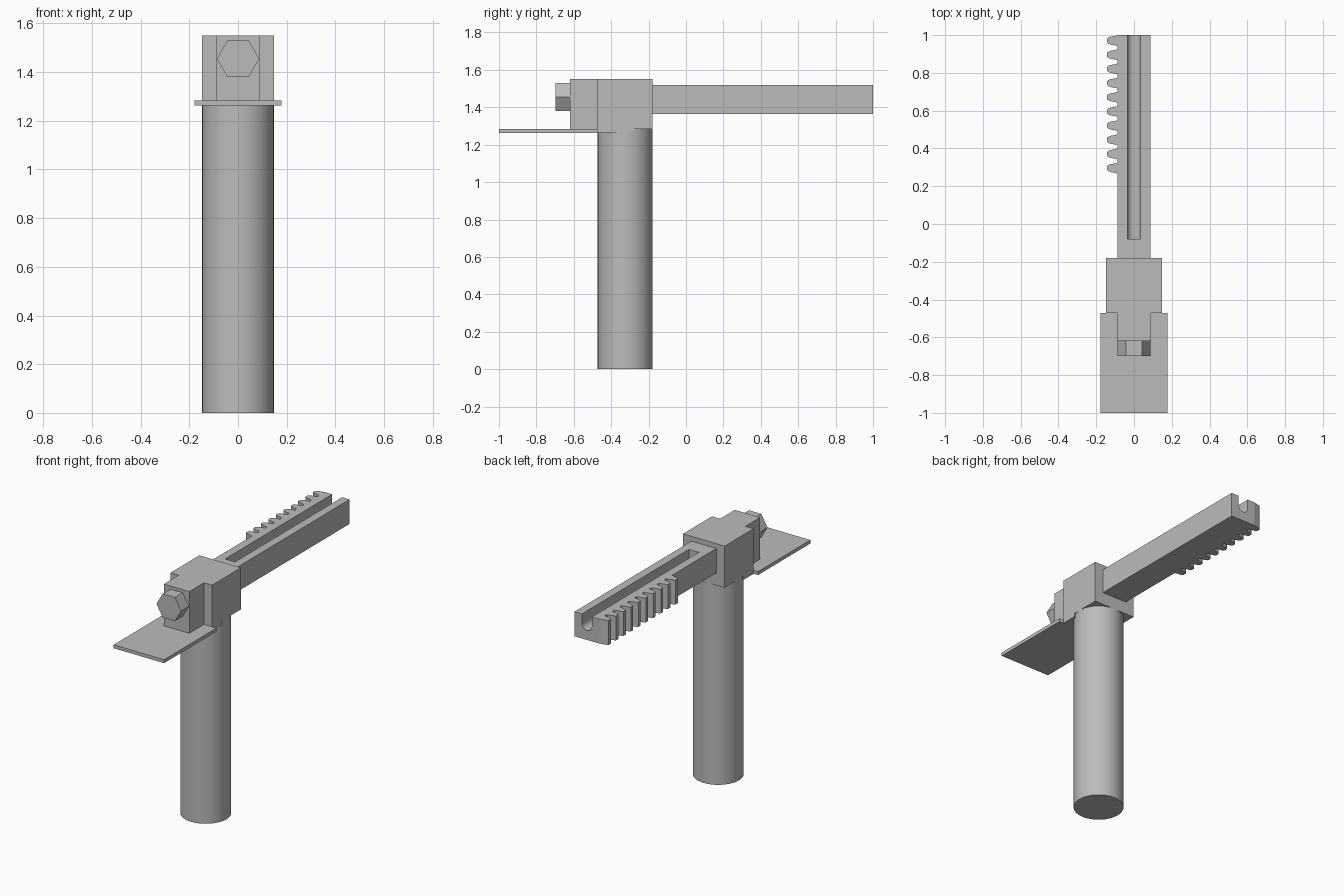
import bpy, bmesh, math
from mathutils import Vector

cube = bpy.data.objects.get("Cube")
if cube:
    bpy.data.objects.remove(cube, do_unlink=True)

steel = bpy.data.materials.new("plain grey")
steel.use_nodes = True
GREY = (0.5, 0.5, 0.5, 1)
steel.diffuse_color = GREY
steel.node_tree.nodes["Principled BSDF"].inputs["Base Color"].default_value = GREY


def extrude(name, outlines, offset, smooth=False):
    """Make a solid from each closed outline, pushed along offset."""
    bm = bmesh.new()
    for outline in outlines:
        face = bm.faces.new([bm.verts.new(p) for p in outline])
        result = bmesh.ops.extrude_face_region(bm, geom=[face])
        moved = [v for v in result["geom"] if isinstance(v, bmesh.types.BMVert)]
        bmesh.ops.translate(bm, verts=moved, vec=Vector(offset))
    bmesh.ops.recalc_face_normals(bm, faces=bm.faces)
    mesh = bpy.data.meshes.new(name)
    bm.to_mesh(mesh)
    bm.free()
    mesh.materials.append(steel)
    obj = bpy.data.objects.new(name, mesh)
    bpy.context.collection.objects.link(obj)
    if smooth:
        bpy.ops.object.select_all(action="DESELECT")
        obj.select_set(True)
        bpy.context.view_layer.objects.active = obj
        bpy.ops.object.shade_smooth_by_angle(angle=math.radians(30))
    return obj


def box(name, x, y0, y1, z0, z1):
    outline = [(-x, y0, z0), (x, y0, z0), (x, y1, z0), (-x, y1, z0)]
    return extrude(name, [outline], (0, 0, z1 - z0))


def ring(radius, count, start=0.0, sweep=math.tau):
    return [(radius * math.cos(start + sweep * i / count),
             radius * math.sin(start + sweep * i / count)) for i in range(count)]


# Post and head block
POST_Y, PLATE_Z, HEAD_Z, TOP = -0.325, 1.262, 1.284, 1.55
extrude("post", [[(x, y + POST_Y, 0) for x, y in ring(0.147, 64)]], (0, 0, HEAD_Z), True)
box("head_block", 0.147, -0.472, -0.18, HEAD_Z, TOP)
box("front_boss", 0.09, -0.62, -0.472, HEAD_Z, TOP)

# Thin plate with a narrower tongue running under the head
plate = [(-0.178, -1), (0.178, -1), (0.178, -0.472), (0.147, -0.472),
         (0.147, -0.37), (-0.147, -0.37), (-0.147, -0.472), (-0.178, -0.472)]
extrude("front_plate", [[(x, y, PLATE_Z) for x, y in plate]], (0, 0, HEAD_Z - PLATE_Z))

# Hexagonal bolt head
extrude("bolt_head", [[(x, -0.698, z + 1.455) for x, z in ring(0.087, 6)]], (0, 0.078, 0))

# Arm: solid root, then a channel with a round bottom
ARM_X, LOW, HIGH, SLOT_R, SLOT_END = 0.088, 1.363, 1.519, 0.035, -0.08
box("arm_root", ARM_X, -0.18, SLOT_END, LOW, HIGH)
groove = [(SLOT_R * math.cos(a), HIGH - 0.06 + SLOT_R * math.sin(a))
          for a in [math.pi * (1 + i / 16) for i in range(17)]]
channel = [(-ARM_X, LOW), (-ARM_X, HIGH), (-SLOT_R, HIGH), *groove,
           (SLOT_R, HIGH), (ARM_X, HIGH), (ARM_X, LOW)]
extrude("slotted_arm", [[(x, SLOT_END, z) for x, z in channel]], (0, 1 - SLOT_END, 0), True)

# Rack teeth along the right side of the arm
half = [(0.0, 0.029), (0.012, 0.025), (0.03, 0.022), (0.045, 0.018), (0.054, 0.011)]
side = half + [(d, -w) for d, w in reversed(half)]
teeth = [[(-ARM_X - d, 0.971 - 0.075 * i + w, LOW) for d, w in side] for i in range(10)]
extrude("rack_teeth", teeth, (0, 0, HIGH - LOW), True)
